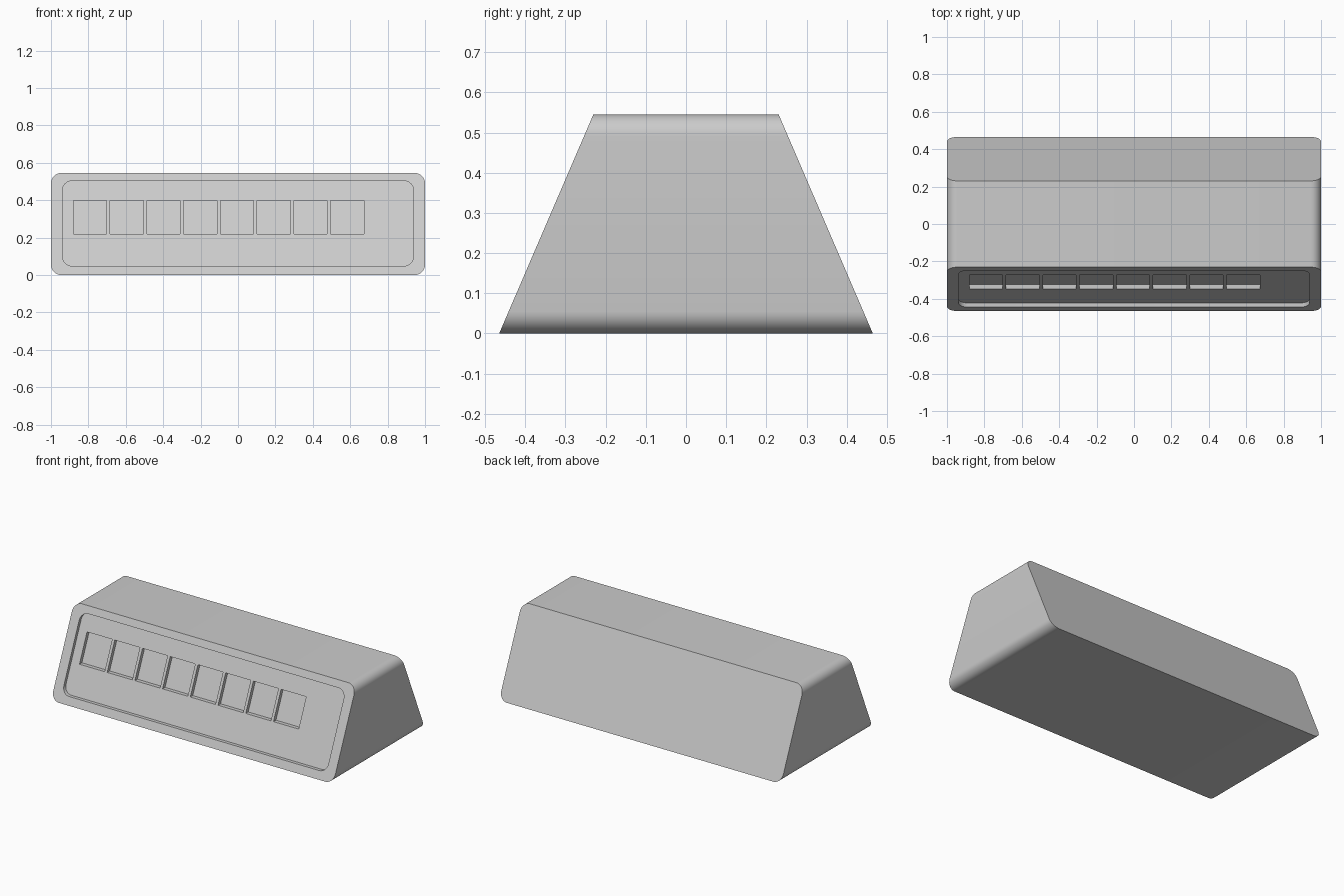
import bpy, bmesh, math

if "Cube" in bpy.data.objects:
    bpy.data.objects.remove(bpy.data.objects["Cube"])

SLOPE = 0.43      # how far the sloped faces lean inward per unit of height
HALF_DEPTH = 0.465


def front_y(z, inset=0.0):
    """Depth of the sloped front at height z, pushed inward by inset."""
    return -HALF_DEPTH + SLOPE * z + inset


def outline(x0, x1, z0, z1, r, seg=8):
    """Rounded rectangle in x and z; a sharp one when r is 0."""
    if r == 0:
        return [(x0, z0), (x1, z0), (x1, z1), (x0, z1)]
    centres = [(x0 + r, z0 + r), (x1 - r, z0 + r), (x1 - r, z1 - r), (x0 + r, z1 - r)]
    pts = []
    for i, (cx, cz) in enumerate(centres):
        for k in range(seg + 1):
            a = math.pi + (i + k / seg) * math.pi / 2
            pts.append((cx + r * math.cos(a), cz + r * math.sin(a)))
    return pts


def prism(name, pts, near, far):
    """Join an outline at depth near(z) to the same outline at far(z)."""
    bm = bmesh.new()
    a = [bm.verts.new((x, near(z), z)) for x, z in pts]
    b = [bm.verts.new((x, far(z), z)) for x, z in pts]
    bm.faces.new(a)
    bm.faces.new(b[::-1])
    n = len(pts)
    for i in range(n):
        j = (i + 1) % n
        bm.faces.new((a[i], b[i], b[j], a[j]))
    bmesh.ops.recalc_face_normals(bm, faces=bm.faces)
    mesh = bpy.data.meshes.new(name)
    bm.to_mesh(mesh)
    bm.free()
    obj = bpy.data.objects.new(name, mesh)
    bpy.context.collection.objects.link(obj)
    return obj


def cut(target, cutter):
    mod = target.modifiers.new("cut", 'BOOLEAN')
    mod.operation = 'DIFFERENCE'
    mod.solver = 'EXACT'
    mod.object = cutter
    bpy.context.view_layer.objects.active = target
    bpy.ops.object.modifier_apply(modifier=mod.name)
    bpy.data.objects.remove(cutter)


# Wedge-shaped housing with rounded long corners
housing = prism("housing", outline(-1, 1, 0, 0.545, 0.055),
                lambda z: front_y(z), lambda z: -front_y(z))

# Shallow recessed front panel
cut(housing, prism("panel_cutter", outline(-0.938, 0.938, 0.048, 0.503, 0.05),
                   lambda z: front_y(z, -0.1), lambda z: front_y(z, 0.022)))

# Row of eight square sockets sunk into the panel
for i in range(8):
    x = -0.88 + i * 0.1965
    cut(housing, prism("socket_cutter", outline(x, x + 0.178, 0.22, 0.398, 0),
                       lambda z: front_y(z, -0.1), lambda z: front_y(z, 0.047)))

# Smooth rounded corners, crisp edges elsewhere
housing.select_set(True)
bpy.context.view_layer.objects.active = housing
bpy.ops.object.shade_smooth_by_angle(angle=math.radians(20))
